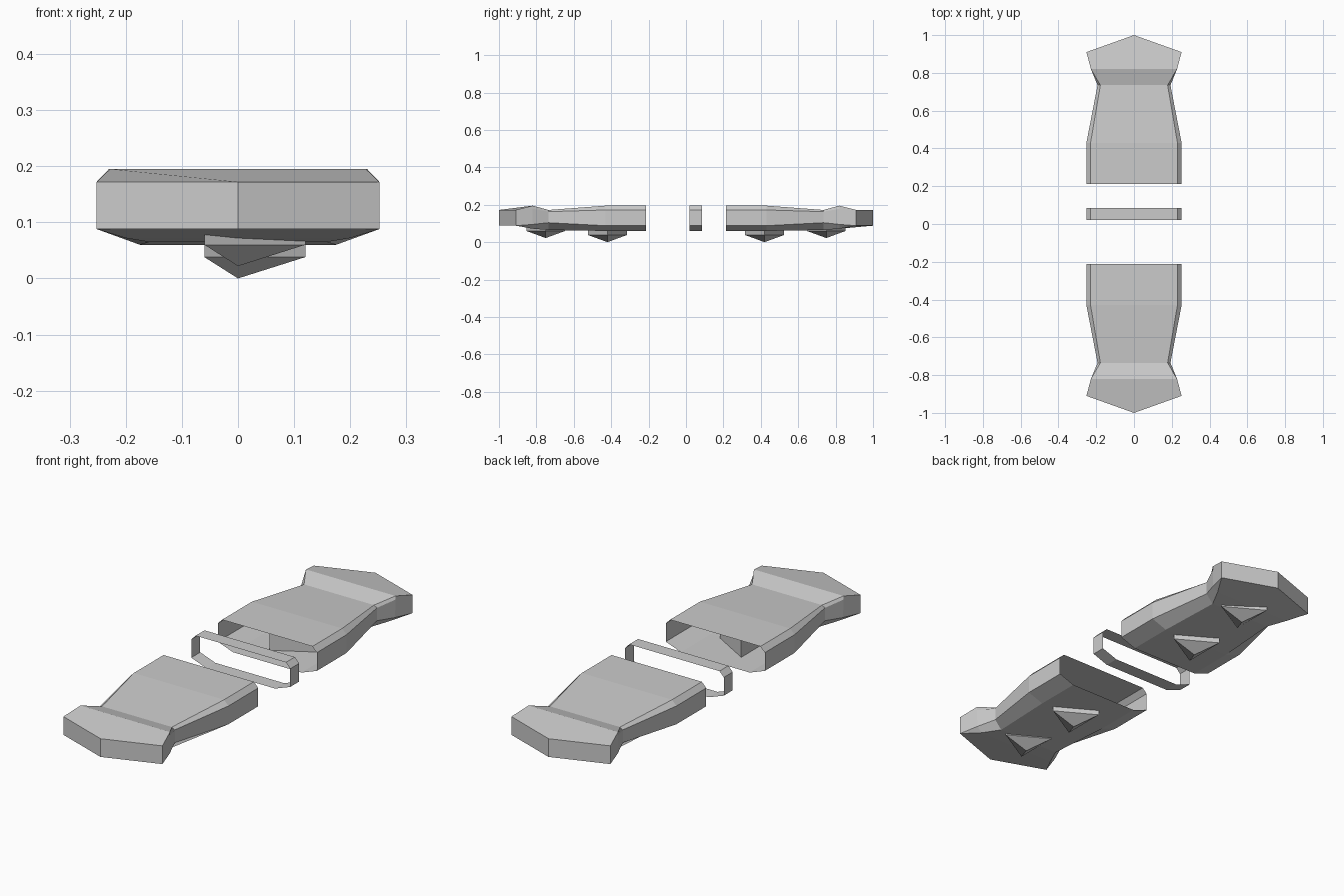
import bpy, bmesh, math

if "Cube" in bpy.data.objects:
    bpy.data.objects.remove(bpy.data.objects["Cube"])


def section(y, top, up, low, bottom):
    """Symmetric eight-sided section; each argument is (half width, z)."""
    half = [top, up, low, bottom]
    return [(w, y, z) for w, z in half] + [(-w, y, z) for w, z in reversed(half)]


def finish(name, bm):
    bmesh.ops.recalc_face_normals(bm, faces=bm.faces)
    mesh = bpy.data.meshes.new(name)
    bm.to_mesh(mesh)
    bm.free()
    obj = bpy.data.objects.new(name, mesh)
    bpy.context.collection.objects.link(obj)
    return obj


def loft(bm, sections):
    rings = [[bm.verts.new(p) for p in s] for s in sections]
    for a, b in zip(rings, rings[1:]):
        for i in range(8):
            j = (i + 1) % 8
            bm.faces.new((a[i], a[j], b[j], b[i]))
    return rings


body = ((.23, .195), (.252, .172), (.252, .088), (.175, .06))


def end_shell(name, side):
    bm = bmesh.new()
    # hollow shank, narrow neck and flared foot
    rings = loft(bm, [
        section(.213, *body),
        section(.43, *body),
        section(.735, (.178, .172), (.193, .163), (.193, .104), (.158, .065)),
        section(.82, (.228, .195), (.228, .178), (.226, .095), (.2, .072)),
    ])
    # pointed tip
    a = rings[-1]
    cr_t, cr_b, cl_b, cl_t, tip_t, tip_b = [bm.verts.new(p) for p in (
        (.252, .91, .172), (.252, .91, .088), (-.252, .91, .088),
        (-.252, .91, .172), (0, 1, .172), (0, 1, .088))]
    for f in ((a[0], cr_t, tip_t, cl_t, a[7]), (a[3], cr_b, tip_b, cl_b, a[4]),
              (a[0], a[1], cr_t), (a[1], a[2], cr_b, cr_t), (a[2], a[3], cr_b),
              (a[7], a[6], cl_t), (a[6], a[5], cl_b, cl_t), (a[5], a[4], cl_b),
              (cr_t, cr_b, tip_b, tip_t), (cl_t, cl_b, tip_b, tip_t)):
        bm.faces.new(f)
    for v in bm.verts:
        v.co.y *= side
    finish(name, bm)


def spike(name, y, z):
    # three-sided post with a pointed lower end
    bm = bmesh.new()
    low, high = [[bm.verts.new((.12 * math.cos(t), y + .12 * math.sin(t), z + h))
                  for t in (0, math.tau / 3, 2 * math.tau / 3)] for h in (.038, .138)]
    apex = bm.verts.new((0, y, z))
    bm.faces.new(high)
    for i in range(3):
        j = (i + 1) % 3
        bm.faces.new((low[i], low[j], high[j], high[i]))
        bm.faces.new((low[j], low[i], apex))
    finish(name, bm)


for label, side in (("front", -1), ("back", 1)):
    end_shell(label + "_shell", side)
    spike(label + "_inner_spike", side * .42, 0)
    spike(label + "_outer_spike", side * .75, .022)

# thin open band in the middle
bm = bmesh.new()
loft(bm, [section(.02, *body), section(.085, *body)])
finish("middle_band", bm)
